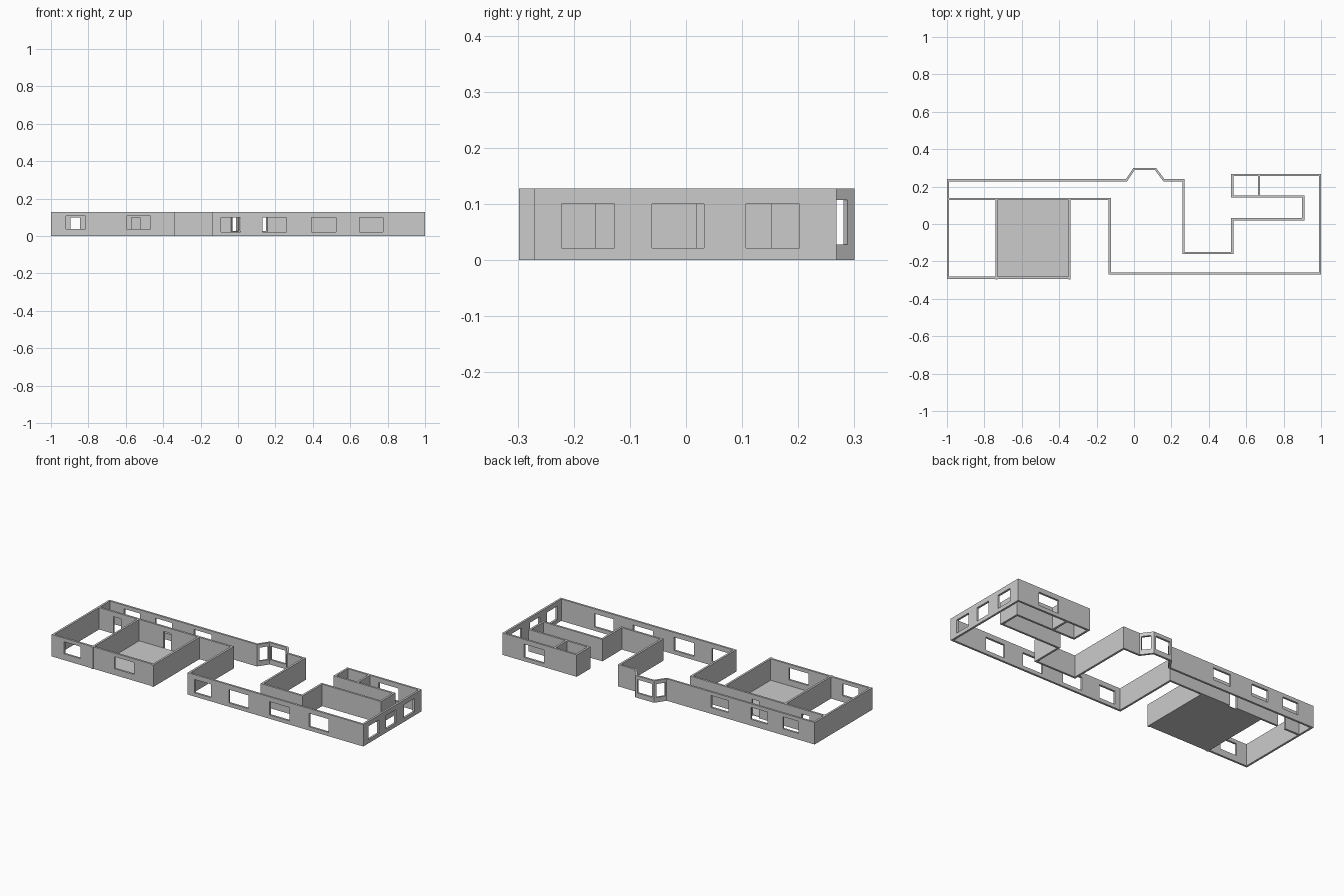
import bpy, bmesh
from mathutils import Vector

if "Cube" in bpy.data.objects:
    bpy.data.objects.remove(bpy.data.objects["Cube"])

H = 0.128          # wall height
T = 0.012          # wall thickness
LOW = (0.022, 0.100)    # main window sill and head
HIGH = (0.037, 0.107)   # left wing windows
BAY = (0.028, 0.107)    # bay windows
DOOR = (0.0, 0.100)


def wall(name, pts, openings=None, closed=False):
    """Wall sheet along a path, thickened. openings: {segment: [(start, end, (z0, z1))]}"""
    openings = openings or {}
    zs = sorted({0.0, H} | {z for o in openings.values() for w in o for z in w[2]})
    bm = bmesh.new()
    n = len(pts)
    for i in range(n if closed else n - 1):
        a, b = Vector(pts[i]), Vector(pts[(i + 1) % n])
        length = (b - a).length
        wins = openings.get(i, [])
        ds = sorted({0.0, length} | {d for w in wins for d in w[:2]})
        for d0, d1 in zip(ds, ds[1:]):
            p, q = a.lerp(b, d0 / length), a.lerp(b, d1 / length)
            for z0, z1 in zip(zs, zs[1:]):
                dm, zm = (d0 + d1) / 2, (z0 + z1) / 2
                if any(w[0] < dm < w[1] and w[2][0] < zm < w[2][1] for w in wins):
                    continue
                bm.faces.new([bm.verts.new((*c, z)) for c, z in
                              ((p, z0), (q, z0), (q, z1), (p, z1))])
    bmesh.ops.remove_doubles(bm, verts=bm.verts, dist=1e-5)
    me = bpy.data.meshes.new(name)
    bm.to_mesh(me)
    bm.free()
    ob = bpy.data.objects.new(name, me)
    bpy.context.collection.objects.link(ob)
    mod = ob.modifiers.new("thickness", 'SOLIDIFY')
    mod.thickness = T
    mod.offset = 0
    mod.use_even_offset = True
    return ob


# Main house outline, with bay, courtyard recesses and corridor
outline = [(-.994, .134), (-.994, .234), (-.04, .234), (0, .294), (.115, .294),
           (.16, .234), (.265, .234), (.265, -.155), (.525, -.155), (.525, .025),
           (.905, .025), (.905, .147), (.525, .147), (.525, .262), (.994, .262),
           (.994, -.265), (-.13, -.265), (-.13, .134)]
wall("main_walls", outline, {
    1: [(.097, .2, HIGH), (.3, .407, HIGH), (.55, .664, HIGH)],       # back wall
    2: [(.01, .062, BAY)], 3: [(.01, .105, BAY)], 4: [(.012, .064, BAY)],  # bay
    13: [(.205, .335, LOW)],                                          # right wing back
    14: [(.06, .155, LOW), (.23, .323, LOW), (.389, .484, LOW)],      # right wall
    15: [(.22, .344, LOW), (.47, .6, LOW), (.735, .864, LOW), (.98, 1.085, LOW)],
    17: [(.394, .44, DOOR), (.715, .766, DOOR)],                      # inner doors
}, closed=True)

# Left wing rooms
wall("left_wing_walls", [(-.994, .128), (-.994, -.287), (-.351, -.287)],
     {1: [(.074, .179, HIGH), (.399, .526, HIGH)]})
wall("left_wing_side_wall", [(-.345, -.298), (-.345, .128)])
wall("dividing_wall", [(-.735, -.298), (-.735, .128)])

# Small partition in the right wing
wall("right_wing_partition", [(.668, .153), (.668, .256)])

# Floor slab of the large left room
bpy.ops.mesh.primitive_cube_add(size=1, location=(-.54, -.0765, .0015))
floor = bpy.context.object
floor.name = "room_floor"
floor.scale = (.378, .409, .003)
